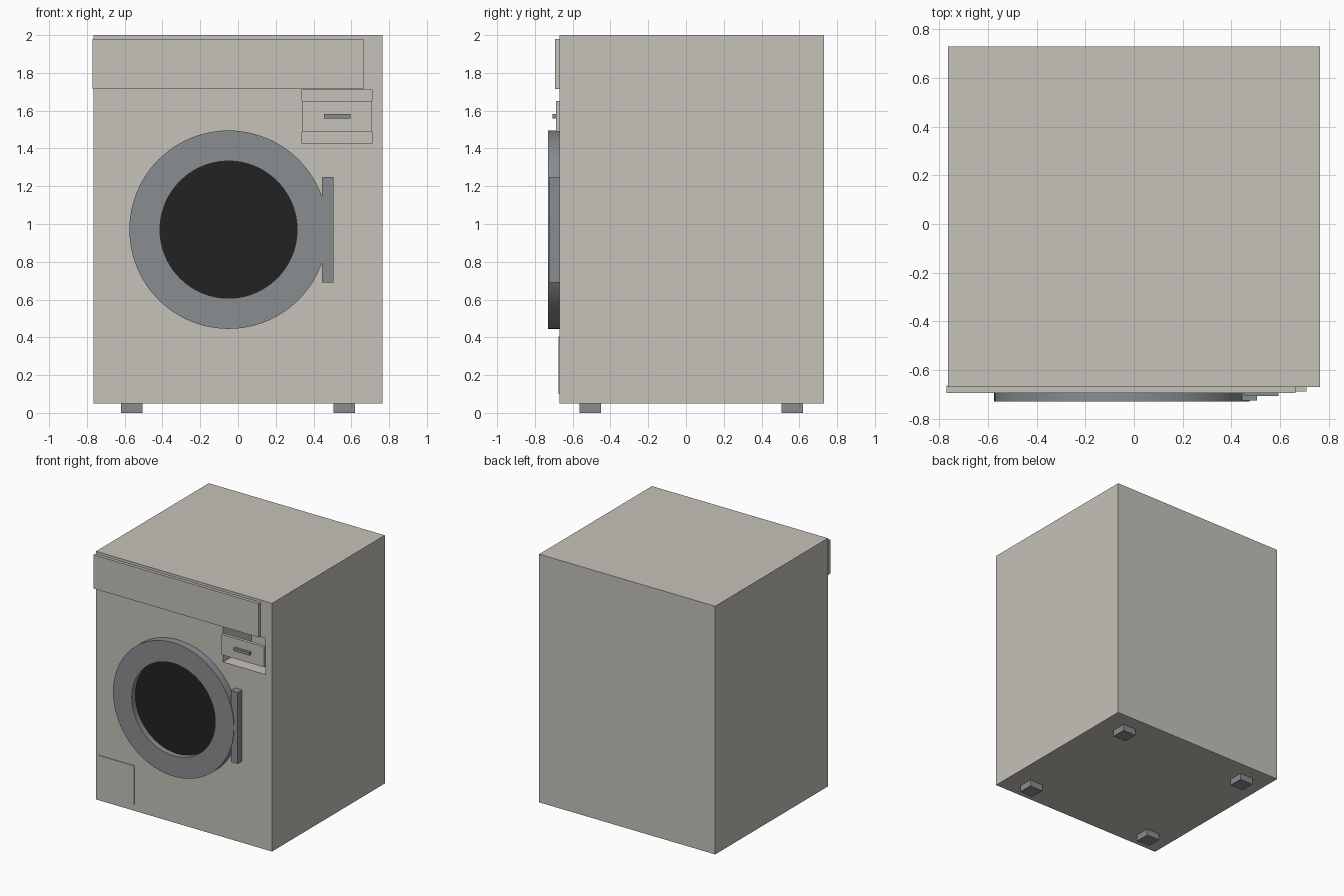
import bpy, bmesh, math

if "Cube" in bpy.data.objects:
    bpy.data.objects.remove(bpy.data.objects["Cube"])


def material(name, rgb):
    m = bpy.data.materials.new(name)
    m.diffuse_color = (*rgb, 1)
    m.use_nodes = True
    m.node_tree.nodes["Principled BSDF"].inputs["Base Color"].default_value = m.diffuse_color
    return m


CREAM = material("warm_white", (0.56, 0.54, 0.49))
GREY = material("steel_grey", (0.255, 0.27, 0.282))
DARK = material("dark_glass", (0.016, 0.016, 0.016))


def finish(name, bm, mat):
    bmesh.ops.recalc_face_normals(bm, faces=bm.faces)
    me = bpy.data.meshes.new(name)
    bm.to_mesh(me)
    bm.free()
    me.materials.append(mat)
    ob = bpy.data.objects.new(name, me)
    bpy.context.collection.objects.link(ob)
    return ob


def box(name, x, y, z, mat):
    """Box from (min, max) pairs on each axis."""
    bm = bmesh.new()
    bmesh.ops.create_cube(bm, size=1)
    for v in bm.verts:
        v.co = [r[0] if c < 0 else r[1] for c, r in zip(v.co, (x, y, z))]
    return finish(name, bm, mat)


def lathe(name, profile, centre, mat, closed, n=96):
    """Spin (radius, y) points about the y axis through centre (x, z)."""
    bm = bmesh.new()
    rings = []
    for r, y in profile:
        rings.append([bm.verts.new((centre[0] + r * math.cos(2 * math.pi * i / n), y,
                                    centre[1] + r * math.sin(2 * math.pi * i / n)))
                      for i in range(n)])
    pairs = list(zip(rings, rings[1:] + rings[:1]))
    for a, b in (pairs if closed else pairs[:-1]):
        for i in range(n):
            j = (i + 1) % n
            bm.faces.new((a[i], a[j], b[j], b[i]))
    if not closed:
        bm.faces.new(rings[0])
        bm.faces.new(rings[-1])
    ob = finish(name, bm, mat)
    bpy.ops.object.select_all(action='DESELECT')
    ob.select_set(True)
    bpy.context.view_layer.objects.active = ob
    bpy.ops.object.shade_smooth_by_angle()
    return ob


FRONT = -0.67

# Cabinet with an open drawer bay
cabinet = box("cabinet", (-0.765, 0.765), (FRONT, 0.73), (0.05, 2.0), CREAM)
cutter = box("drawer_bay_cutter", (0.34, 0.71), (FRONT - 0.1, FRONT + 0.35), (1.425, 1.71), CREAM)
cutter.hide_render = True
cutter.hide_viewport = True
cut = cabinet.modifiers.new("drawer_bay", 'BOOLEAN')
cut.operation = 'DIFFERENCE'
cut.solver = 'EXACT'
cut.object = cutter

# Control panel, detergent drawer and filter flap
box("control_panel", (-0.77, 0.665), (-0.694, FRONT + 0.005), (1.715, 1.98), CREAM)
box("drawer_front", (0.34, 0.71), (-0.689, FRONT + 0.005), (1.49, 1.65), CREAM)
box("drawer_handle", (0.455, 0.595), (-0.707, -0.685), (1.558, 1.582), GREY)
box("filter_flap", (-0.74, -0.43), (-0.676, FRONT + 0.005), (0.1, 0.405), CREAM)

# Round door: ring, recessed glass and side handle
DOOR = (-0.05, 0.97)
lathe("door_ring", [(0.525, FRONT), (0.525, -0.73), (0.363, -0.73), (0.363, FRONT)], DOOR, GREY, True)
lathe("door_glass", [(0.363, FRONT), (0.363, -0.685)], DOOR, DARK, False)
box("door_handle", (0.445, 0.505), (-0.725, FRONT), (0.69, 1.25), GREY)

# Four feet
for sx in (-1, 1):
    for y0, label in ((-0.565, "front"), (0.505, "back")):
        xs = sorted((sx * 0.505, sx * 0.62))
        side = "left" if sx < 0 else "right"
        box(f"foot_{label}_{side}", xs, (y0, y0 + 0.115), (0, 0.05), GREY)
